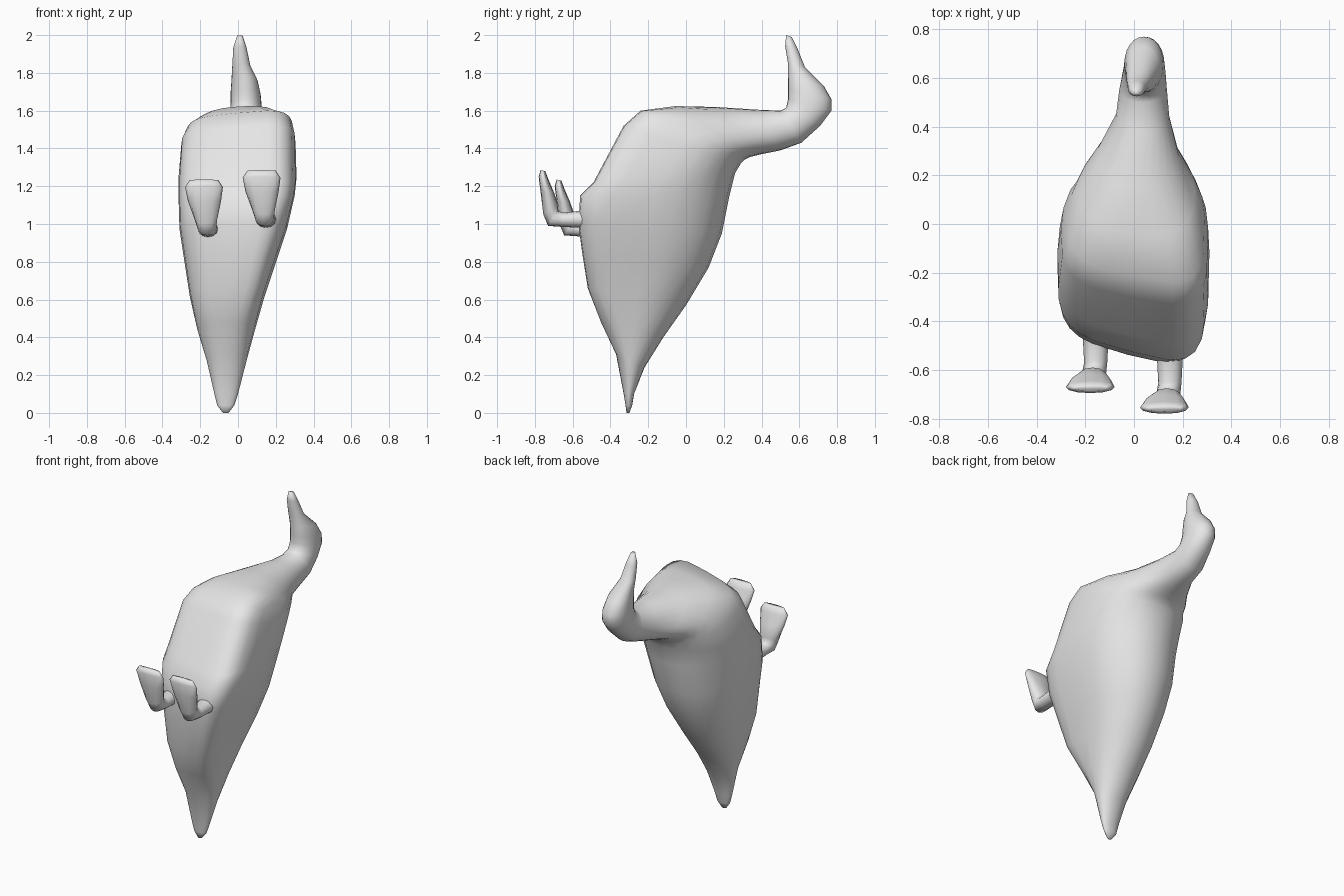
import bpy
import bmesh
from math import cos, sin, pi

default_cube = bpy.data.objects.get("Cube")
if default_cube:
    bpy.data.objects.remove(default_cube, do_unlink=True)

# One plain colour for the whole bird
grey = bpy.data.materials.new("plain grey")
grey.use_nodes = True
grey.diffuse_color = (0.8, 0.8, 0.8, 1)
grey.node_tree.nodes["Principled BSDF"].inputs["Base Color"].default_value = grey.diffuse_color

SCALE = 0.01


def rounded(value, power):
    """Push a sine or cosine outward for a boxier cross-section."""
    return abs(value) ** power * (1 if value >= 0 else -1)


def section(ring, sides, front_power, skew):
    """Cross-section with a round back and a boxy front leaning to one side."""
    front_y, front_z, back_y, back_z, left, right = ring
    outline = []
    for i in range(sides):
        angle = 2 * pi * i / sides
        in_front = angle > pi
        power = front_power if in_front else 0.95
        c, s = rounded(cos(angle), power), rounded(sin(angle), power)
        outline.append((c, s * (1 + skew * c) if in_front else s))
    reach = -min(s for c, s in outline)
    points = []
    for c, s in outline:
        t = (s / (reach if s < 0 else 1) + 1) / 2
        points.append((
            (left + right) / 2 + c * (right - left) / 2,
            front_y + (back_y - front_y) * t,
            front_z + (back_z - front_z) * t,
        ))
    return points


def loft(name, rings, sides, style, offset=(0, 0, 0)):
    """Skin a row of cross-sections and close both ends."""
    bm = bmesh.new()
    loops = []
    for index, ring in enumerate(rings):
        front_power, skew = style(index)
        loops.append([
            bm.verts.new([(v + o) * SCALE for v, o in zip(point, offset)])
            for point in section(ring, sides, front_power, skew)
        ])
    for lower, upper in zip(loops, loops[1:]):
        for i in range(sides):
            j = (i + 1) % sides
            bm.faces.new((lower[i], lower[j], upper[j], upper[i]))
    bm.faces.new(loops[0])
    bm.faces.new(loops[-1])
    bmesh.ops.recalc_face_normals(bm, faces=bm.faces)
    for face in bm.faces:
        face.smooth = True
    mesh = bpy.data.meshes.new(name)
    bm.to_mesh(mesh)
    bm.free()
    mesh.materials.append(grey)
    part = bpy.data.objects.new(name, mesh)
    bpy.context.collection.objects.link(part)
    return part


# Rings in hundredths: front y, front z, back y, back z, left x, right x
tail = [
    (-31.5, 0, -30, 0, -8, -5),
    (-32, 4, -28.5, 4, -11, -2),
    (-33, 10, -27.5, 10, -12.5, 0),
    (-37, 31, -22, 24, -16.5, 4.5),
    (-45, 48, -12, 40, -21.5, 9),
]
trunk = [
    (-52, 66, 0, 57, -25.5, 14),
    (-55, 85, 12, 77, -28.5, 20.5),
    (-57, 100, 19, 95, -31, 26),
    (-56, 115, 23, 115, -31.5, 30),
    (-49, 122, 26, 127, -31.5, 31),
    (-33, 152, 29, 132, -30, 30.5),
    (-24, 160, 31, 134, -27, 29),
]
neck_and_head = [
    (-5, 162.5, 34, 135.5, -23, 25),
    (15, 162, 40, 137, -15.5, 18.5),
    (38, 160.5, 50, 139, -7.5, 14.5),
    (50, 160, 61, 143, -6, 13.5),
    (53, 161.5, 71, 152, -4.5, 13),
    (54, 166, 77, 160, -4, 12.5),
    (54, 171, 77, 166, -4, 12),
    (54, 178, 73, 173, -3.5, 10.5),
    (54, 185, 63, 183, -3, 6.5),
    (52.5, 194, 59, 193, -2.5, 4.5),
    (53, 200, 56, 199, -0.5, 2.5),
]


def body_style(index):
    """Boxy leaning trunk front, plain oval tail, neck and head."""
    in_trunk = len(tail) <= index < len(tail + trunk)
    if in_trunk:
        return 0.5, 0.22
    beside_trunk = index in (len(tail) - 1, len(tail + trunk))
    return (0.75, 0.12) if beside_trunk else (0.95, 0)


loft("body", tail + trunk + neck_and_head, 24, body_style)

# Leg running forward, then turning up into a flared webbed foot
leg_rings = [
    (-44, 97, -44, 109, 9, 21),
    (-56, 98, -56, 107, 9.5, 20),
    (-66, 98.5, -65, 106, 10, 19.5),
    (-73, 99, -68, 107, 9, 19),
    (-75.5, 105, -67.5, 110, 7.5, 19.5),
    (-77, 117, -70, 117, 4, 21.5),
    (-78, 125, -73, 124, 2.5, 22.5),
    (-77, 128.5, -74.5, 128, 5, 20),
]
leg_places = {"left_leg": (0, 0, 0), "right_leg": (-30.5, 8.5, -5)}
for leg_name, place in leg_places.items():
    loft(leg_name, leg_rings, 12, lambda index: (0.95, 0), place)
